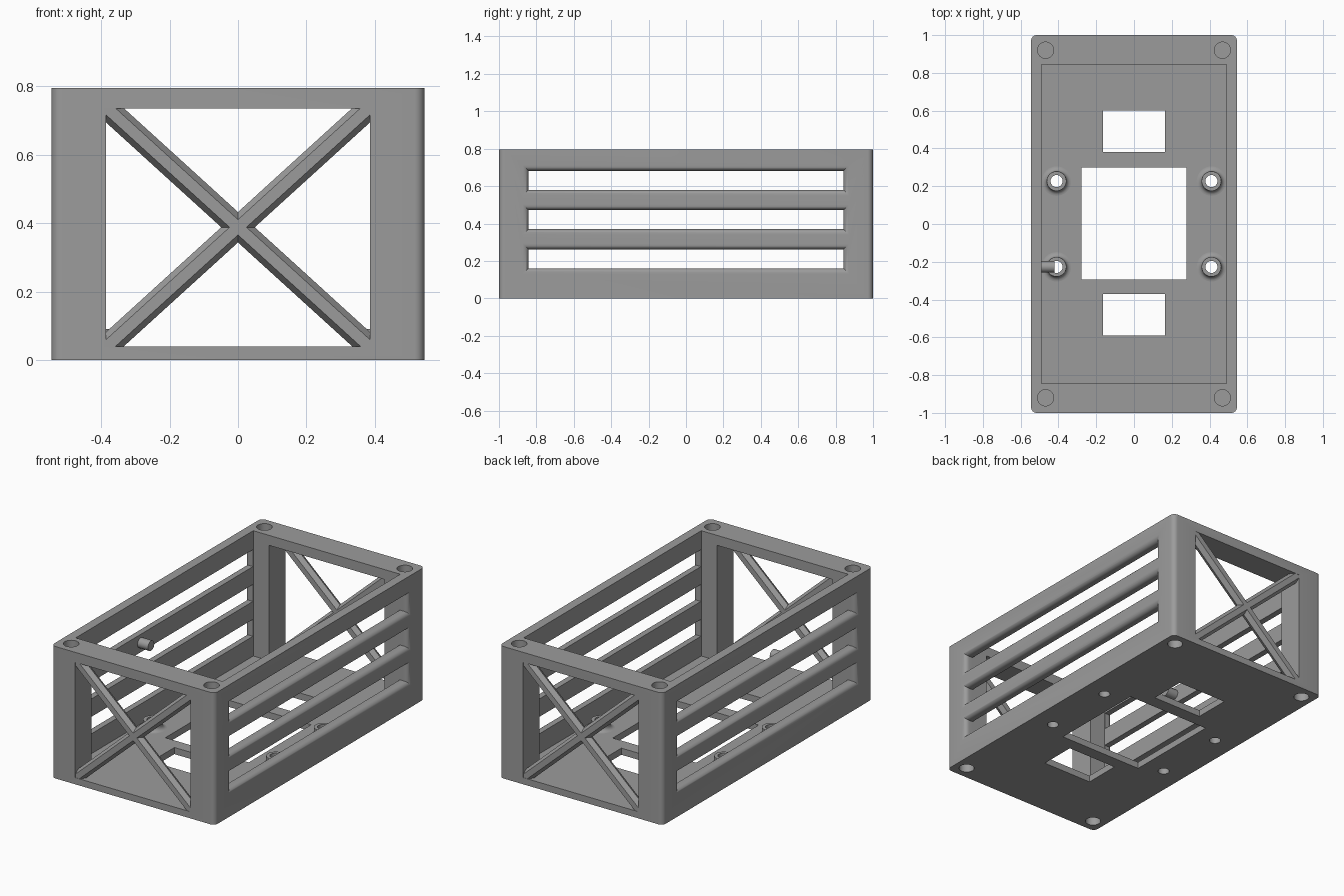
import bpy, bmesh, math
from mathutils import Vector, Matrix

if "Cube" in bpy.data.objects:
    bpy.data.objects.remove(bpy.data.objects["Cube"])

HX, HY, H = 0.545, 1.0, 0.795      # half width, half length, height
IX, IY, FLOOR = 0.49, 0.845, 0.04  # cavity half sizes, floor thickness

grey = bpy.data.materials.new("mid grey")
grey.diffuse_color = (0.33, 0.33, 0.33, 1)
grey.use_nodes = True
grey.node_tree.nodes["Principled BSDF"].inputs["Base Color"].default_value = grey.diffuse_color


def finish(name, bm):
    bmesh.ops.recalc_face_normals(bm, faces=bm.faces[:])
    me = bpy.data.meshes.new(name)
    bm.to_mesh(me)
    bm.free()
    me.materials.append(grey)
    ob = bpy.data.objects.new(name, me)
    bpy.context.collection.objects.link(ob)
    return ob


def activate(ob):
    bpy.ops.object.select_all(action='DESELECT')
    ob.select_set(True)
    bpy.context.view_layer.objects.active = ob


def loft(name, rings):
    """Closed solid through a list of equal-length point rings."""
    bm = bmesh.new()
    vs = [[bm.verts.new(p) for p in ring] for ring in rings]
    n = len(vs[0])
    for a, b in zip(vs, vs[1:]):
        for i in range(n):
            j = (i + 1) % n
            bm.faces.new((a[i], a[j], b[j], b[i]))
    bm.faces.new(vs[0])
    bm.faces.new(vs[-1])
    return finish(name, bm)


def box(name, x0, x1, y0, y1, z0, z1):
    return loft(name, [[(x0, y0, z), (x1, y0, z), (x1, y1, z), (x0, y1, z)] for z in (z0, z1)])


def rod(name, a, b, r, sides, turn=0.0):
    """Straight prism from a to b."""
    a, b = Vector(a), Vector(b)
    bm = bmesh.new()
    m = Matrix.Translation((a + b) / 2) @ (b - a).to_track_quat('Z', 'Y').to_matrix().to_4x4()
    bmesh.ops.create_cone(bm, cap_ends=True, segments=sides, radius1=r, radius2=r,
                          depth=(b - a).length, matrix=m @ Matrix.Rotation(turn, 4, 'Z'))
    return finish(name, bm)


def cut(target, cutter):
    activate(target)
    mod = target.modifiers.new("cut", 'BOOLEAN')
    mod.operation, mod.solver, mod.object = 'DIFFERENCE', 'EXACT', cutter
    bpy.ops.object.modifier_apply(modifier=mod.name)
    bpy.data.objects.remove(cutter)


def smooth(ob):
    activate(ob)
    bpy.ops.object.shade_smooth_by_angle(angle=math.radians(30))


# Body block with rounded vertical corners
R = 0.03
outline = []
for sx, sy, start in ((1, 1, 0), (-1, 1, 90), (-1, -1, 180), (1, -1, 270)):
    for k in range(7):
        t = math.radians(start + 15 * k)
        outline.append((sx * (HX - R) + R * math.cos(t), sy * (HY - R) + R * math.sin(t)))
body = loft("case_body", [[(x, y, z) for x, y in outline] for z in (0, H)])

# Open cavity, end openings and floor windows
cut(body, box("cavity", -IX, IX, -IY, IY, FLOOR, 1))
cut(body, box("end_openings", -0.385, 0.385, -2, 2, FLOOR, 0.735))
for x, y0, y1 in ((0.165, 0.38, 0.60), (0.278, -0.295, 0.30), (0.165, -0.59, -0.37)):
    cut(body, box("floor_window", -x, x, y0, y1, -0.1, 0.1))

# Side slots, flared by a rounded edge on the outside
F = 0.03
for s in (-1, 1):
    for z0 in (0.16, 0.37, 0.58):
        rings = [(0.45, 0.0)]
        for k in range(8):
            t = math.radians(90 * k / 7)
            rings.append((HX - F + F * math.sin(t), F * (1 - math.cos(t))))
        rings.append((HX + 0.05, F))
        cut(body, loft("slot", [[(s * x, -0.842 - g, z0 - g), (s * x, 0.842 + g, z0 - g),
                                 (s * x, 0.842 + g, z0 + 0.102 + g), (s * x, -0.842 - g, z0 + 0.102 + g)]
                                for x, g in rings]))

# Blind corner holes above and below, and through holes for the standoffs
D = 0.15
PX, PY = 0.41, 0.227
for sx in (-1, 1):
    for sy in (-1, 1):
        x, y = sx * 0.468, sy * 0.92
        cut(body, rod("hole", (x, y, H - D), (x, y, H + 0.1), 0.043, 32))
        cut(body, rod("hole", (x, y, -0.1), (x, y, D), 0.043, 32))
        x, y = sx * PX, sy * PY
        cut(body, rod("hole", (x, y, -0.1), (x, y, 0.2), 0.032, 32))
smooth(body)

# Standoffs: flared base, short neck, open bore
profile = [(0.032, FLOOR - 0.005), (0.078, FLOOR - 0.005)]
for k in range(7):
    t = math.radians(15 * k)
    profile.append((0.078 - 0.026 * math.sin(t), FLOOR + 0.026 * (1 - math.cos(t))))
profile += [(0.052, 0.09), (0.032, 0.09)]
for sx in (-1, 1):
    for sy in (-1, 1):
        bm = bmesh.new()
        N = 32
        rings = [[bm.verts.new((sx * PX + r * math.cos(2 * math.pi * i / N),
                                sy * PY + r * math.sin(2 * math.pi * i / N), z))
                  for i in range(N)] for r, z in profile]
        for a, b in zip(rings, rings[1:] + rings[:1]):
            for i in range(N):
                j = (i + 1) % N
                bm.faces.new((a[i], a[j], b[j], b[i]))
        smooth(finish("standoff", bm))

# Crossed six-sided braces in both end openings, trimmed to the frame
for sy in (-1, 1):
    for sx in (-1, 1):
        y = sy * 0.97
        brace = rod("end_brace", (-sx * 0.42, y, 0.006), (sx * 0.42, y, 0.77), 0.033, 6)
        cut(brace, box("trim", -1, 1, -2, 2, -1, 0.03))
        cut(brace, box("trim", -1, 1, -2, 2, 0.745, 2))

# Small peg on the inside of the left wall
smooth(rod("wall_peg", (-0.50, -0.227, 0.53), (-0.42, -0.227, 0.53), 0.03, 24))
